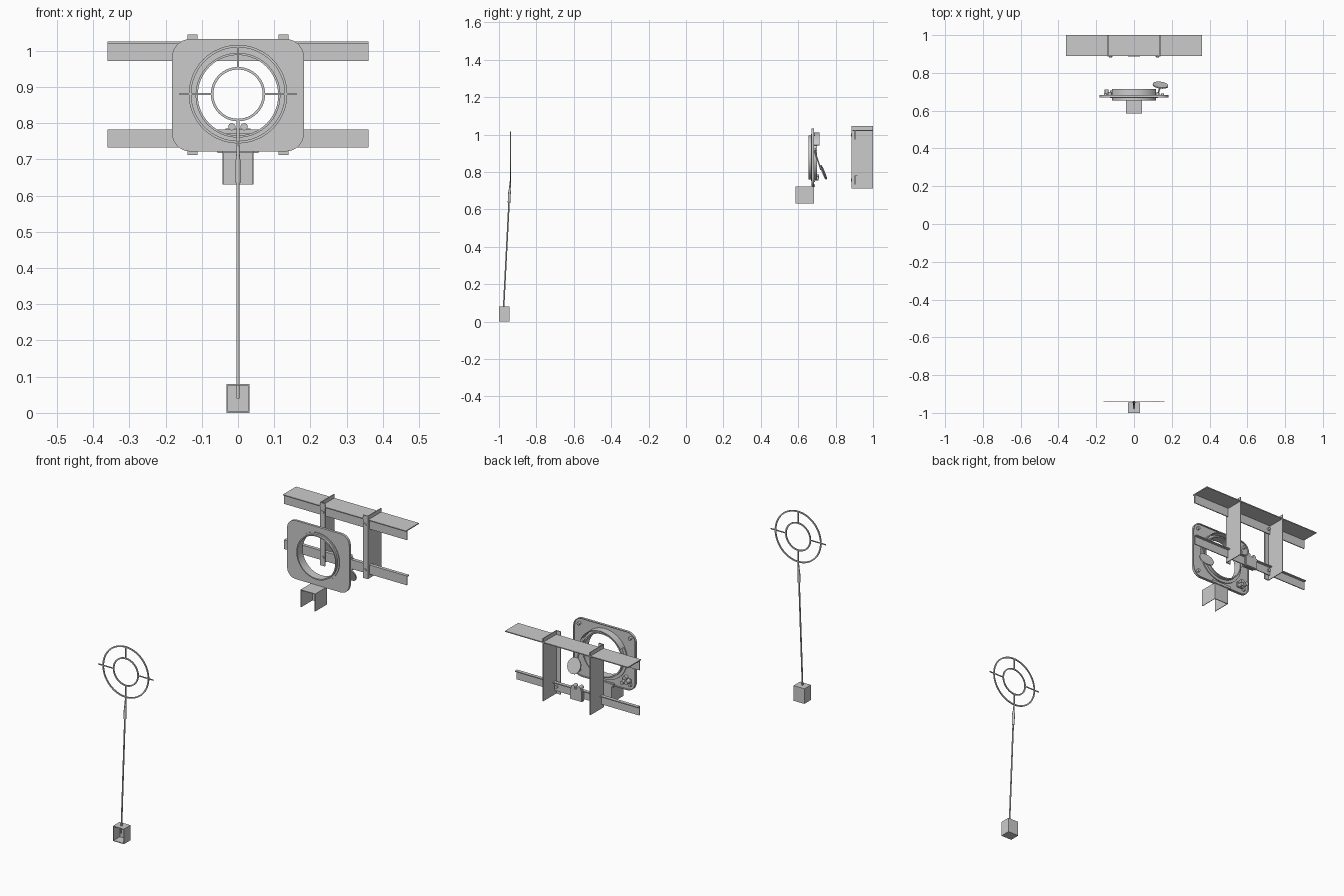
import bpy, bmesh
from math import sin, cos, pi, radians
from mathutils import Vector

if "Cube" in bpy.data.objects:
    bpy.data.objects.remove(bpy.data.objects["Cube"])


def finish(name, bm):
    bmesh.ops.recalc_face_normals(bm, faces=bm.faces)
    me = bpy.data.meshes.new(name)
    bm.to_mesh(me)
    bm.free()
    ob = bpy.data.objects.new(name, me)
    bpy.context.collection.objects.link(ob)
    bpy.context.view_layer.objects.active = ob
    for o in bpy.context.selected_objects:
        o.select_set(False)
    ob.select_set(True)
    bpy.ops.object.shade_smooth_by_angle(angle=radians(35))
    return ob


def box(name, x0, x1, y0, y1, z0, z1, bevel=0.0):
    bm = bmesh.new()
    bmesh.ops.create_cube(bm, size=1)
    for v in bm.verts:
        v.co = Vector(((x0 + x1) / 2 + v.co.x * (x1 - x0),
                       (y0 + y1) / 2 + v.co.y * (y1 - y0),
                       (z0 + z1) / 2 + v.co.z * (z1 - z0)))
    if bevel:
        bmesh.ops.bevel(bm, geom=bm.edges[:], offset=bevel, segments=2, affect='EDGES')
    return finish(name, bm)


def rod(name, a, b, r, r2=None, n=16):
    a, b = Vector(a), Vector(b)
    bm = bmesh.new()
    bmesh.ops.create_cone(bm, cap_ends=True, segments=n, radius1=r,
                          radius2=r if r2 is None else r2, depth=(b - a).length)
    q = (b - a).to_track_quat('Z', 'Y')
    for v in bm.verts:
        v.co = q @ v.co + (a + b) / 2
    return finish(name, bm)


def loft(name, outer, inner, y0, y1, closed=True):
    """Slab between two matching (x, z) outlines, from y0 to y1."""
    bm = bmesh.new()
    rings = [[bm.verts.new((x, y, z)) for x, z in pts]
             for pts, y in ((outer, y0), (inner, y0), (inner, y1), (outer, y1))]
    n = len(outer)
    for k in range(4):
        a, b = rings[k], rings[(k + 1) % 4]
        for i in range(n if closed else n - 1):
            j = (i + 1) % n
            bm.faces.new((a[i], a[j], b[j], b[i]))
    if not closed:
        bm.faces.new([r[0] for r in rings])
        bm.faces.new([r[-1] for r in rings])
    return finish(name, bm)


def arc(r, cz, a0=0, a1=360, n=64, full=True):
    m = n if full else n + 1
    return [(r * cos(radians(a0 + (a1 - a0) * i / n)),
             cz + r * sin(radians(a0 + (a1 - a0) * i / n))) for i in range(m)]


def ring(name, ro, ri, cz, y0, y1):
    return loft(name, arc(ro, cz), arc(ri, cz), y0, y1)


# --- front sight: hollow base box, open at the front
box("base_back", -.032, .032, -.949, -.945, 0, .08)
box("base_top", -.032, .032, -1, -.945, .076, .08)
box("base_bottom", -.032, .032, -1, -.945, 0, .004)
for s, side in ((-1, "left"), (1, "right")):
    box("base_" + side, min(s * .028, s * .032), max(s * .028, s * .032), -1, -.945, 0, .08)

# stem leaning slightly back
rod("sight_stem", (0, -.977, .04), (0, -.943, .70), .004)
rod("stem_sleeve", (0, -.9465, .635), (0, -.943, .70), .007)
rod("stem_tip", (0, -.943, .70), (0, -.939, .75), .0055, .003)

# target rings and cross bars
CZ = .88
ring("sight_outer_ring", .136, .129, CZ, -.941, -.936)
ring("sight_inner_ring", .075, .068, CZ, -.941, -.936)
for s, side in ((-1, "left"), (1, "right")):
    box("cross_bar_" + side, min(s * .07, s * .162), max(s * .07, s * .162),
        -.9405, -.9365, CZ - .0025, CZ + .0025)
box("cross_bar_top", -.0025, .0025, -.9405, -.9365, .952, 1.014)
box("cross_bar_bottom", -.0035, .0035, -.9405, -.9365, .744, .81)

# --- rounded panel with a round hole
PZ, HW, HH, CR = .877, .182, .155, .05
outer, inner, rim = [], [], []
corner_n = 12
for k, (sx, sz) in enumerate(((1, 1), (-1, 1), (-1, -1), (1, -1))):
    for i in range(corner_n):
        t = pi / 2 * (k + i / (corner_n - 1))
        cx, cz = sx * (HW - CR), sz * (HH - CR)
        outer.append((cx + CR * cos(t), PZ + cz + CR * sin(t)))
        rim.append((cx + (CR - .004) * cos(t), PZ + cz + (CR - .004) * sin(t)))
        t2 = pi / 2 * (k + (i + .5) / corner_n)
        inner.append((.115 * cos(t2), PZ + .115 * sin(t2)))
loft("panel_plate", outer, inner, .671, .677)
loft("panel_rim", outer, rim, .671, .684)
ring("panel_collar", .117, .111, PZ, .655, .70)
ring("panel_collar_lip", .126, .115, PZ, .667, .672)
ring("panel_back_ring", .132, .115, PZ, .677, .683)

# hood arc over the back of the hole
loft("hood_arc", arc(.133, PZ, 30, 150, 40, False),
     arc(.129, PZ, 30, 150, 40, False), .677, .715, closed=False)

# corner bolts
for sx in (-1, 1):
    for sz in (-1, 1):
        p = (sx * .15, PZ + sz * .123)
        rod("corner_bolt", (p[0], .676, p[1]), (p[0], .69, p[1]), .009, .008, 12)

# small round paddle on an arm behind the right side
rod("paddle_arm", (.125, .685, .92), (.138, .722, .81), .004, n=10)
rod("paddle_pivot", (.125, .676, .92), (.125, .696, .92), .009, n=12)
c, nrm = Vector((.14, .735, .798)), Vector((.12, .92, .38)).normalized()
rod("paddle_disc", c - nrm * .003, c + nrm * .003, .041, n=40)

# adjusting knobs behind the lower left corner
box("knob_base", -.155, -.105, .676, .688, .755, .785, .003)
for x, z, l in ((-.145, .775, .712), (-.118, .765, .708), (-.128, .79, .70)):
    rod("adjust_knob", (x, .68, z), (x, l, z), .010, n=16)

# --- channel shaped bracket under the panel
box("channel_top", -.043, .043, .585, .685, .719, .723)
box("channel_back", -.043, .043, .681, .685, .63, .723)
for s, side in ((-1, "left"), (1, "right")):
    box("channel_" + side, min(s * .040, s * .043), max(s * .040, s * .043), .585, .685, .63, .723)
box("channel_mount", -.058, .058, .676, .69, .718, .735, .002)

# --- rear frame: two angle rails
box("upper_rail_face", -.36, .36, .90, .905, .972, 1.024)
box("upper_rail_top", -.36, .36, .89, 1.0, 1.02, 1.025)
box("lower_rail_face", -.36, .36, .90, .905, .733, .782)
box("lower_rail_top", -.36, .36, .90, .918, .777, .782)

# upright angle brackets joining the rails
for s, side in ((-1, "left"), (1, "right")):
    box("upright_web_" + side, min(s * .136, s * .140), max(s * .136, s * .140), .888, 1.0, .712, 1.045)
    box("upright_flange_" + side, min(s * .112, s * .140), max(s * .112, s * .140), .886, .891, .712, 1.045)
    for z in (.757, .997):
        rod("upright_bolt", (s * .124, .882, z), (s * .124, .914, z), .008, n=12)

# central clip on the lower rail with two ears
box("clip_plate", -.037, .037, .905, .922, .722, .785, .003)
box("clip_front", -.035, .035, .886, .90, .728, .772, .003)
for s in (-1, 1):
    rod("clip_ear", (s * .017, .892, .79), (s * .017, .922, .79), .010, n=16)
